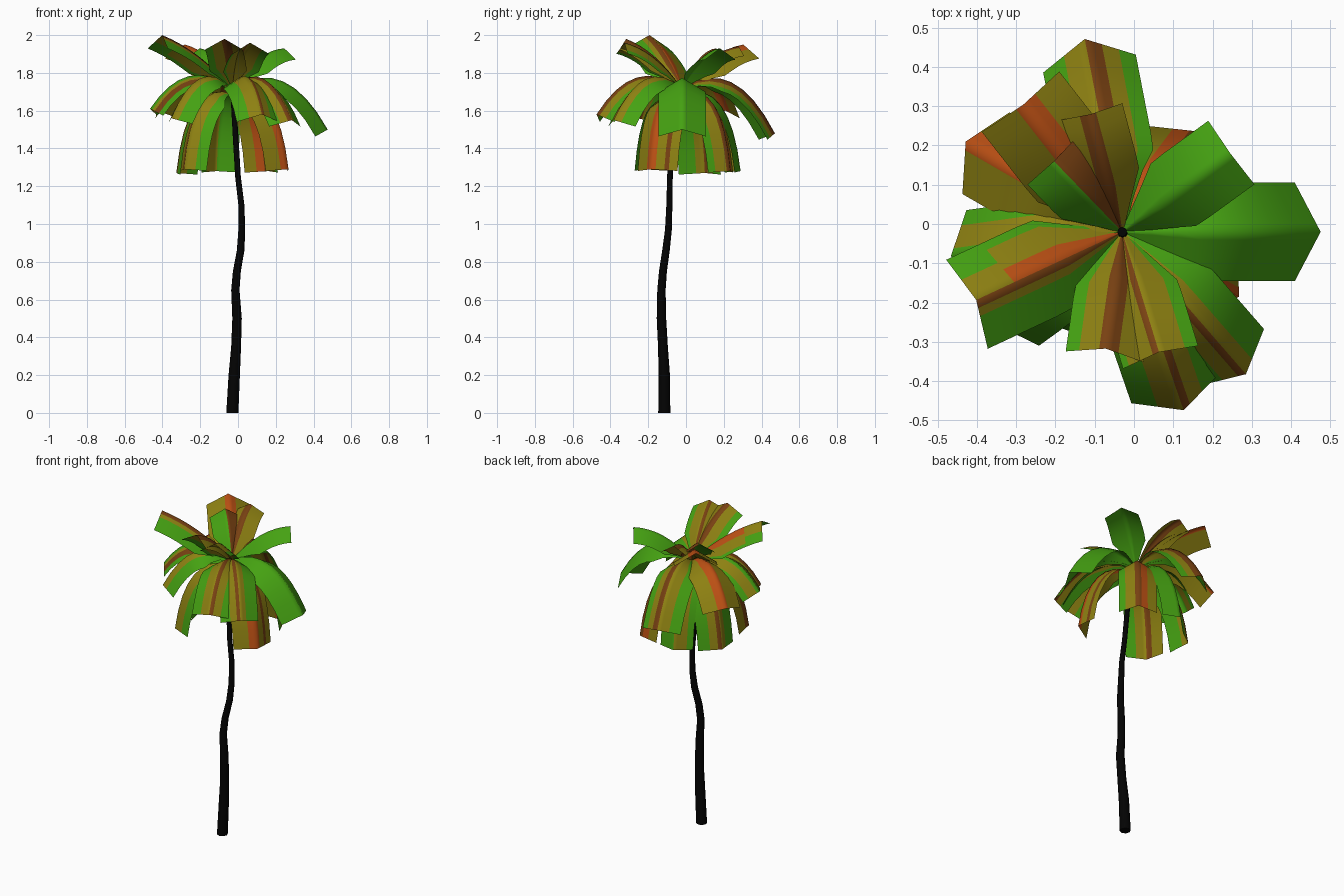
import bpy, bmesh
from math import radians, cos, sin, pi
from mathutils import Vector

cube = bpy.data.objects.get("Cube")
if cube:
    bpy.data.objects.remove(cube, do_unlink=True)


def material(name, rgb):
    m = bpy.data.materials.new(name)
    m.use_nodes = True
    m.diffuse_color = (*rgb, 1)
    m.node_tree.nodes["Principled BSDF"].inputs["Base Color"].default_value = (*rgb, 1)
    return m


BARK = material("black_bark", (0.001, 0.001, 0.001))
LEAF = {
    "G": material("leaf_green", (0.060, 0.36, 0.006)),
    "O": material("leaf_olive", (0.27, 0.22, 0.006)),
    "R": material("leaf_orange", (0.50, 0.08, 0.007)),
    "B": material("leaf_brown", (0.19, 0.053, 0.006)),
}
KEYS = list(LEAF)
CROWN = Vector((-0.03, -0.02, 0))


def finish(bm, name, mats):
    mesh = bpy.data.meshes.new(name)
    for f in bm.faces:
        f.smooth = len(f.verts) <= 4
    bm.to_mesh(mesh)
    bm.free()
    for m in mats:
        mesh.materials.append(m)
    ob = bpy.data.objects.new(name, mesh)
    bpy.context.collection.objects.link(ob)


# Trunk: rings along a wandering path (x, y, z, radius)
PATH = [(-0.03, -0.115, 0, 0.032), (-0.02, -0.115, 0.2, 0.030),
        (-0.01, -0.122, 0.35, 0.026), (-0.005, -0.13, 0.5, 0.025),
        (-0.014, -0.13, 0.65, 0.022), (-0.006, -0.122, 0.75, 0.021),
        (0.014, -0.106, 0.86, 0.020), (0.02, -0.093, 0.97, 0.018),
        (0.018, -0.088, 1.1, 0.016), (0.0, -0.085, 1.25, 0.015),
        (-0.012, -0.075, 1.45, 0.015), (-0.022, -0.045, 1.62, 0.014),
        (-0.03, -0.02, 1.74, 0.012)]
SIDES = 8
bm = bmesh.new()
rings = [[bm.verts.new((x + r * cos(2 * pi * k / SIDES), y + r * sin(2 * pi * k / SIDES), z))
          for k in range(SIDES)] for x, y, z, r in PATH]
for a, b in zip(rings, rings[1:]):
    for k in range(SIDES):
        n = (k + 1) % SIDES
        bm.faces.new((a[k], a[n], b[n], b[k]))
bm.faces.new(rings[0][::-1])
bm.faces.new(rings[-1])
finish(bm, "trunk", [BARK])


# Frond: a folded strip swept along an arc, with lengthwise colour stripes
# (tip_stripes, if given, colour the last quarter)
def frond(name, base_z, ctrl, az, tip_r, tip_z, half, stripes, tip_stripes=None, steps=8):
    out = Vector((cos(radians(az)), sin(radians(az)), 0))
    side = Vector((-out.y, out.x, 0))
    up = Vector((0, 0, 1))
    p0 = Vector((0.004, base_z))
    p1 = Vector((ctrl[0] * tip_r, ctrl[1]))
    p2 = Vector((tip_r, tip_z))
    cols = len(stripes)
    bm = bmesh.new()
    grid = []
    for i in range(steps + 1):
        t = i / steps
        p = p0 * (1 - t) ** 2 + p1 * 2 * t * (1 - t) + p2 * t * t
        d = ((p1 - p0) * (1 - t) + (p2 - p1) * t).normalized()
        normal = up * d.x - out * d.y
        w = half * min(1, 0.08 + 2.4 * t)
        spine = CROWN + out * p.x + up * p.y
        row = []
        for j in range(cols + 1):
            u = 1 - 2 * j / cols
            row.append(bm.verts.new(spine + side * (u * w) - normal * (0.6 * abs(u) * w)))
        grid.append(row)
    for i, (a, b) in enumerate(zip(grid, grid[1:])):
        keys = tip_stripes if tip_stripes and i >= steps * 0.75 else stripes
        for j, key in enumerate(keys):
            f = bm.faces.new((a[j], a[j + 1], b[j + 1], b[j]))
            f.material_index = KEYS.index(key)
    bm.normal_update()
    if sum(f.normal.z * f.calc_area() for f in bm.faces) < 0:
        bmesh.ops.reverse_faces(bm, faces=bm.faces)
    finish(bm, name, LEAF.values())


# Each tier: base height, arc control (fraction of reach, height), fronds
# Each frond: heading, reach, tip height, half width, stripes
TIERS = {
    "upper_frond": (1.72, (0.47, 1.92), [
        (36, 0.34, 1.93, 0.10, "GGGGGGGGGGGG"),
        (105, 0.31, 1.94, 0.085, "OOOOBBBOOOOO"),
        (128, 0.41, 1.95, 0.125, "OOOOORRROOOO"),
        (134, 0.25, 1.93, 0.09, "GGGGGGBBBBBB"),
        (205, 0.41, 2.00, 0.125, "GGGGOBRROOOG", "GGGGOBOOOGGG"),
        (262, 0.30, 1.98, 0.10, "OOOOBBBOOOGG"),
        (287, 0.32, 1.96, 0.10, "GGOOOOBOOOOG")]),
    "middle_frond": (1.72, (0.56, 1.90), [
        (0, 0.505, 1.50, 0.125, "GGGGGGGGGGGG"),
        (101, 0.50, 1.48, 0.12, "GGGOOOBBOOGG"),
        (150, 0.46, 1.60, 0.12, "OOOOORRROOOO"),
        (188, 0.44, 1.61, 0.11, "GGBBOGGOOOGG"),
        (216, 0.40, 1.56, 0.11, "GGGGOOBOGGGG"),
        (289, 0.48, 1.58, 0.12, "GGGOOBOOOGGG"),
        (311, 0.48, 1.55, 0.11, "GGGGOOBOOGGG")]),
    "lower_frond": (1.69, (0.82, 1.77), [
        (53, 0.32, 1.28, 0.11, "OOORRBBOOOGG"),
        (105, 0.32, 1.28, 0.10, "GGOOOOGGGGGG"),
        (158, 0.32, 1.27, 0.12, "GGGGOOBOOGGG"),
        (219, 0.33, 1.29, 0.11, "GGGOOOBBOOOO"),
        (331, 0.34, 1.29, 0.12, "OOBOORRROOOO")]),
}
for tier, (base_z, ctrl, fronds) in TIERS.items():
    for n, spec in enumerate(fronds, 1):
        frond(f"{tier}_{n}", base_z, ctrl, *spec)
